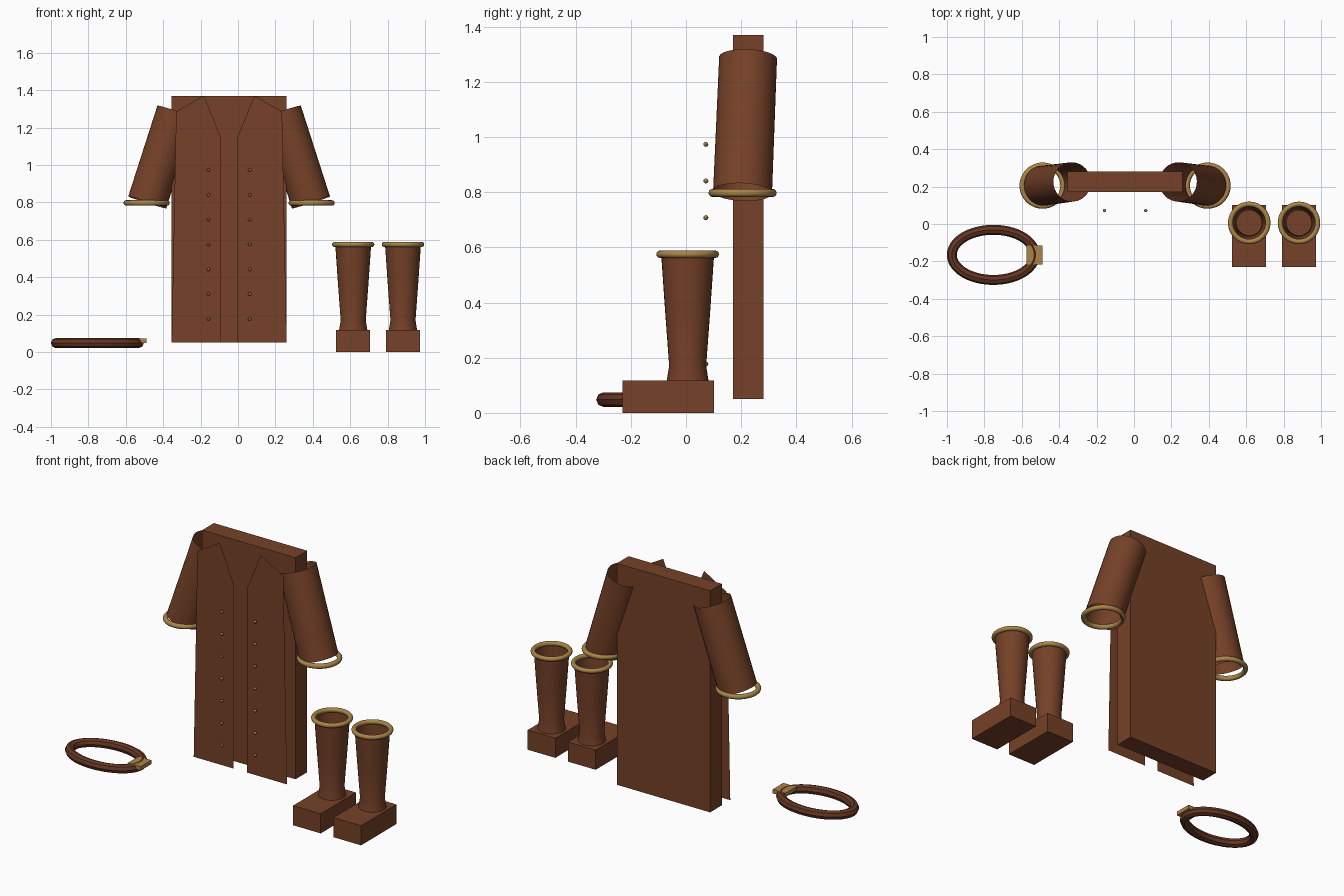
import bpy, bmesh, math
from mathutils import Vector

if "Cube" in bpy.data.objects:
    bpy.data.objects.remove(bpy.data.objects["Cube"])


def material(name, rgb):
    m = bpy.data.materials.new(name)
    m.diffuse_color = (*rgb, 1.0)
    m.use_nodes = True
    m.node_tree.nodes["Principled BSDF"].inputs["Base Color"].default_value = m.diffuse_color
    return m


LEATHER = material("brown leather", (0.18, 0.053, 0.021))
STRAP = material("dark brown leather", (0.13, 0.038, 0.016))
BRASS = material("brass", (0.40, 0.235, 0.065))
CX = -0.0475  # centre line of the coat


def finish(name, bm, mat, smooth=True):
    bmesh.ops.recalc_face_normals(bm, faces=bm.faces)
    me = bpy.data.meshes.new(name)
    bm.to_mesh(me)
    bm.free()
    ob = bpy.data.objects.new(name, me)
    bpy.context.collection.objects.link(ob)
    me.materials.append(mat)
    if smooth:
        bpy.ops.object.select_all(action='DESELECT')
        ob.select_set(True)
        bpy.context.view_layer.objects.active = ob
        bpy.ops.object.shade_smooth_by_angle(angle=math.radians(35))
    return ob


def box(name, lo, hi, mat):
    bm = bmesh.new()
    bmesh.ops.create_cube(bm, size=1)
    for v in bm.verts:
        v.co = [l + (c + 0.5) * (h - l) for l, h, c in zip(lo, hi, v.co)]
    return finish(name, bm, mat, False)


def bridge(bm, loops, wrap=False):
    """Join equal vertex loops with quads."""
    n = len(loops[0])
    pairs = list(zip(loops, loops[1:])) + ([(loops[-1], loops[0])] if wrap else [])
    for a, b in pairs:
        for i in range(n):
            j = (i + 1) % n
            bm.faces.new((a[i], a[j], b[j], b[i]))


def ring(name, centre, a, b, r, mat, sides=12, segs=48):
    """Round bar of radius r bent along a horizontal ellipse a x b."""
    bm = bmesh.new()
    loops = []
    for i in range(segs):
        t = math.tau * i / segs
        out = Vector((b * math.cos(t), a * math.sin(t), 0)).normalized()
        mid = Vector(centre) + Vector((a * math.cos(t), b * math.sin(t), 0))
        loops.append([bm.verts.new(mid + out * r * math.cos(math.tau * k / sides)
                                   + Vector((0, 0, r * math.sin(math.tau * k / sides))))
                      for k in range(sides)])
    bridge(bm, loops, True)
    return finish(name, bm, mat)


def tube(name, start, end, profile, mat, segs=32):
    """Open tube; profile is (fraction along the axis, radius)."""
    start, end = Vector(start), Vector(end)
    rot = (end - start).to_track_quat('Z', 'Y')
    bm = bmesh.new()
    loops = []
    for f, r in profile:
        c = start.lerp(end, f)
        loops.append([bm.verts.new(c + rot @ Vector((r * math.cos(math.tau * k / segs),
                                                     r * math.sin(math.tau * k / segs), 0)))
                      for k in range(segs)])
    bridge(bm, loops)
    return finish(name, bm, mat)


# Coat back slab
box("coat_body", (-0.355, 0.17, 0.05), (0.26, 0.28, 1.37), LEATHER)

for side, label in ((-1, "left"), (1, "right")):
    # Thin front panel with slanted collar and shoulder
    bm = bmesh.new()
    outline = [(0.045, 0.05), (0.3075, 0.05), (0.283, 1.285), (0.135, 1.37), (0.045, 1.15)]
    bm.faces.new([bm.verts.new((CX + side * x, 0.09, z)) for x, z in outline])
    finish(label + "_front_panel", bm, LEATHER, False)

    # Row of buttons
    bm = bmesh.new()
    for i in range(7):
        new = bmesh.ops.create_uvsphere(bm, u_segments=8, v_segments=6, radius=0.009)
        bmesh.ops.translate(bm, verts=new["verts"],
                            vec=(CX + side * 0.11, 0.072, 0.177 + i * 0.1327))
    finish(label + "_buttons", bm, BRASS)

    # Sleeve and its cuff ring
    tube(label + "_sleeve", (CX + side * 0.2835, 0.225, 1.286),
         (CX + side * 0.4375, 0.205, 0.80), [(0, 0.105), (1, 0.107)], LEATHER)
    ring(label + "_cuff", (CX + side * 0.441, 0.205, 0.797), 0.109, 0.109, 0.0145, BRASS)

# Boots: block foot, flared shaft, brass rim
for x, label in ((0.616, "left"), (0.882, "right")):
    box(label + "_boot_foot", (x - 0.091, -0.231, 0), (x + 0.091, 0.101, 0.117), LEATHER)
    tube(label + "_boot_shaft", (x, 0.006, 0.115), (x, 0.006, 0.575),
         [(0, 0.076), (0.12, 0.067), (0.56, 0.082), (1, 0.096)], LEATHER)
    ring(label + "_boot_rim", (x, 0.006, 0.575), 0.1, 0.1, 0.0135, BRASS)

# Belt lying flat, with buckle plate
ring("belt", (-0.752, -0.165, 0.048), 0.222, 0.134, 0.0265, STRAP, sides=8, segs=64)
box("belt_buckle", (-0.575, -0.217, 0.049), (-0.49, -0.115, 0.072), BRASS)
